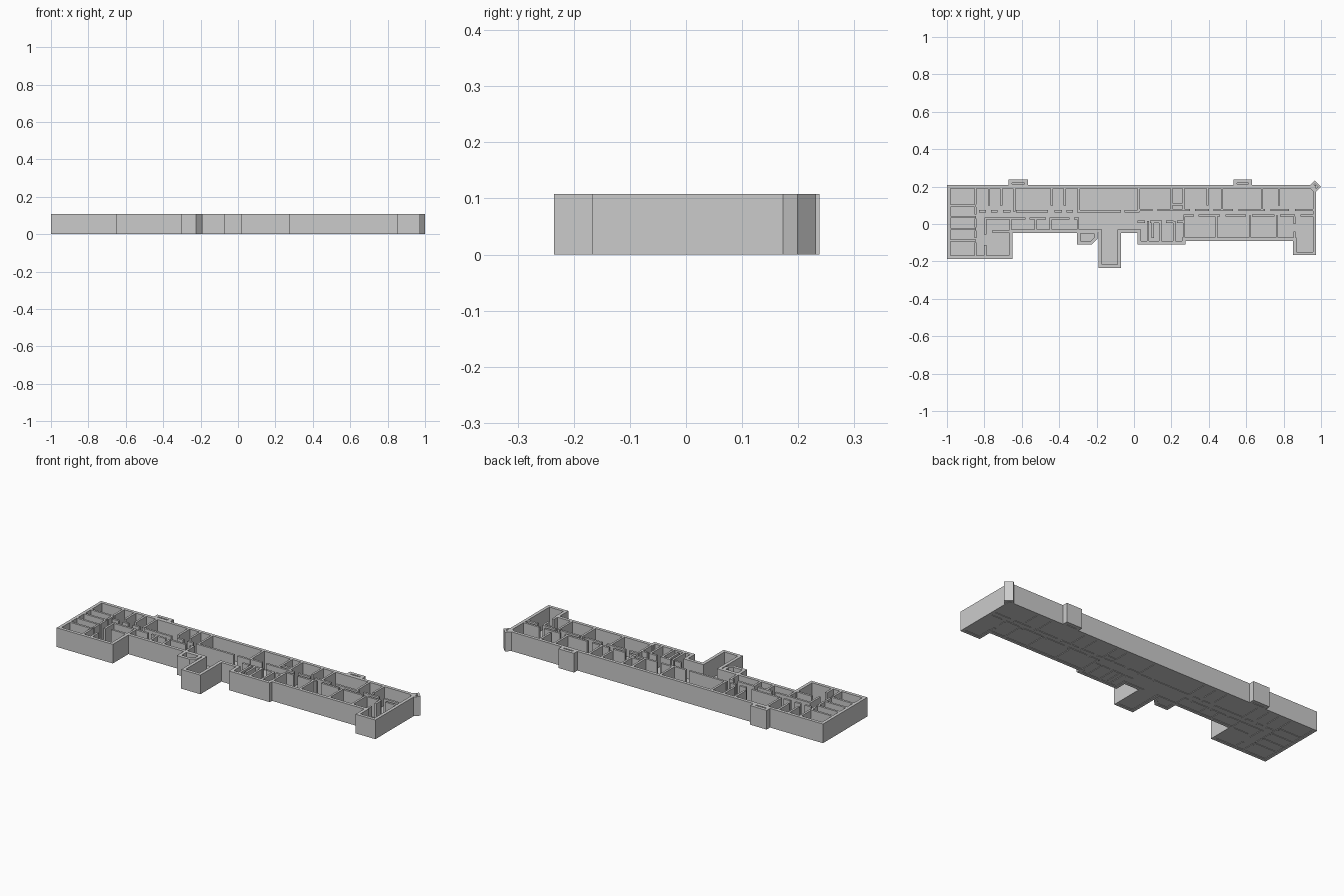
import bpy, bmesh, math
from mathutils import Vector

if "Cube" in bpy.data.objects:
    bpy.data.objects.remove(bpy.data.objects["Cube"])

H = 0.108        # wall height
T_OUT = 0.018    # outer wall thickness
T_IN = 0.012     # partition thickness
FLOOR_Z = 0.003


def finish(name, bm):
    me = bpy.data.meshes.new(name)
    bm.to_mesh(me)
    bm.free()
    ob = bpy.data.objects.new(name, me)
    bpy.context.collection.objects.link(ob)
    return ob


def inset(pts, t):
    """Mitred inward offset of a counter-clockwise outline."""
    out, n = [], len(pts)
    for i in range(n):
        p = Vector(pts[i])
        d0 = (p - Vector(pts[i - 1])).normalized()
        d1 = (Vector(pts[(i + 1) % n]) - p).normalized()
        n0, n1 = Vector((-d0.y, d0.x)), Vector((-d1.y, d1.x))
        out.append(p + (n0 + n1) * (t / (1 + n0.dot(n1))))
    return out


def wall_ring(name, pts, t):
    """Closed wall following an outline."""
    bm = bmesh.new()
    inner = inset(pts, t)
    loops = [[bm.verts.new((p[0], p[1], z)) for p in ps]
             for ps, z in ((pts, 0), (pts, H), (inner, H), (inner, 0))]
    n = len(pts)
    for k in range(4):
        a, b = loops[k], loops[(k + 1) % 4]
        for i in range(n):
            j = (i + 1) % n
            bm.faces.new((a[i], a[j], b[j], b[i]))
    return finish(name, bm)


def floor(name, pts, t):
    bm = bmesh.new()
    bm.faces.new([bm.verts.new((p[0], p[1], FLOOR_Z)) for p in inset(pts, t / 2)])
    return finish(name, bm)


def add_box(bm, x0, y0, x1, y1):
    vs = bmesh.ops.create_cube(bm, size=1)["verts"]
    for v in vs:
        v.co = (x1 if v.co.x > 0 else x0, y1 if v.co.y > 0 else y0,
                H if v.co.z > 0 else 0)


def partitions(name, rows=(), cols=()):
    """rows: (y, x0, x1, ...) runs; cols: (y0, y1, x, x, ...) equal walls."""
    bm = bmesh.new()
    h = T_IN / 2
    for y, *xs in rows:
        for a, b in zip(xs[::2], xs[1::2]):
            add_box(bm, a, y - h, b, y + h)
    for y0, y1, *xs in cols:
        for x in xs:
            add_box(bm, x - h, y0, x + h, y1)
    return finish(name, bm)


# Outer shell of the long building, with entrance porch and end wings
shell = [(-1, 0.208), (-1, -0.187), (-0.65, -0.187), (-0.65, -0.048),
         (-0.19, -0.048), (-0.19, -0.235), (-0.07, -0.235), (-0.07, -0.048),
         (0.02, -0.048), (0.02, -0.11), (0.275, -0.11), (0.275, -0.09),
         (0.85, -0.09), (0.85, -0.167), (0.974, -0.167), (0.974, 0.208)]
wall_ring("outer_walls", shell, T_OUT)
floor("main_floor", shell, T_OUT)

# Small bay beside the porch
bay = [(-0.305, -0.033), (-0.305, -0.11), (-0.225, -0.11), (-0.195, -0.08), (-0.195, -0.033)]
wall_ring("side_bay", bay, T_OUT)
floor("side_bay_floor", bay, T_OUT)

# Rear chimney bays
for side, x0, x1 in (("left", -0.67, -0.567), ("right", 0.532, 0.63)):
    pts = [(x0, 0.238), (x0, 0.195), (x1, 0.195), (x1, 0.238)]
    wall_ring("rear_bay_" + side, pts, T_OUT)
    floor("rear_bay_floor_" + side, pts, T_OUT)

# Diagonal corner turret
r = 0.033
turret = [(0.967 + r * math.cos(a * math.pi / 2), 0.199 + r * math.sin(a * math.pi / 2))
          for a in range(4)]
wall_ring("corner_turret", turret, T_IN)
floor("corner_turret_floor", turret, T_IN)

# Left wing: stacked small rooms with door gaps
partitions("left_wing_partitions",
           rows=[(y, -0.99, -0.845) for y in (0.097, 0.037, -0.027, -0.088)]
           + [(-0.112, -0.99, -0.845), (-0.04, -0.76, -0.64), (-0.118, -0.80, -0.64)][1:2],
           cols=[(0.105, 0.195, -0.848), (0.05, 0.09, -0.848), (-0.02, 0.03, -0.848),
                 (-0.075, -0.035, -0.848), (-0.175, -0.1, -0.848),
                 (-0.055, 0.03, -0.795), (-0.175, -0.112, -0.795)])

# Left half: rear rooms, corridor and front rooms
partitions("left_half_partitions",
           rows=[(0.068, -0.83, -0.79, -0.765, -0.73, -0.70, -0.66, -0.63, -0.46,
                  -0.425, -0.385, -0.36, -0.325, -0.305, -0.07, -0.05, 0.03),
                 (0.03, -0.80, -0.58, -0.56, -0.47, -0.45, -0.345, -0.32, -0.295)],
           cols=[(0.068, 0.195, -0.64, -0.295, 0.025),
                 (0.10, 0.195, -0.775, -0.71, -0.44, -0.37),
                 (-0.04, 0.035, -0.66, -0.525, -0.445, -0.30)])

# Right half: rear rooms, corridor and front rooms
partitions("right_half_partitions",
           rows=[(0.075, 0.025, 0.10, 0.125, 0.30, 0.325, 0.40, 0.425, 0.53,
                  0.56, 0.70, 0.73, 0.83, 0.86, 0.965),
                 (0.105, 0.20, 0.265),
                 (0.045, 0.265, 0.32, 0.345, 0.46, 0.49, 0.60, 0.63, 0.75,
                  0.78, 0.86, 0.89, 0.965),
                 (0.012, 0.02, 0.06, 0.085, 0.15, 0.17, 0.21, 0.23, 0.27)],
           cols=[(0.075, 0.195, 0.20, 0.265, 0.47, 0.685),
                 (0.10, 0.195, 0.393, 0.775),
                 (-0.095, 0.015, 0.075, 0.14, 0.215),
                 (-0.075, 0.015, 0.10),
                 (-0.10, 0.045, 0.268),
                 (-0.08, 0.045, 0.44, 0.62, 0.765),
                 (0.0, 0.04, 0.858), (-0.155, -0.04, 0.858)])
